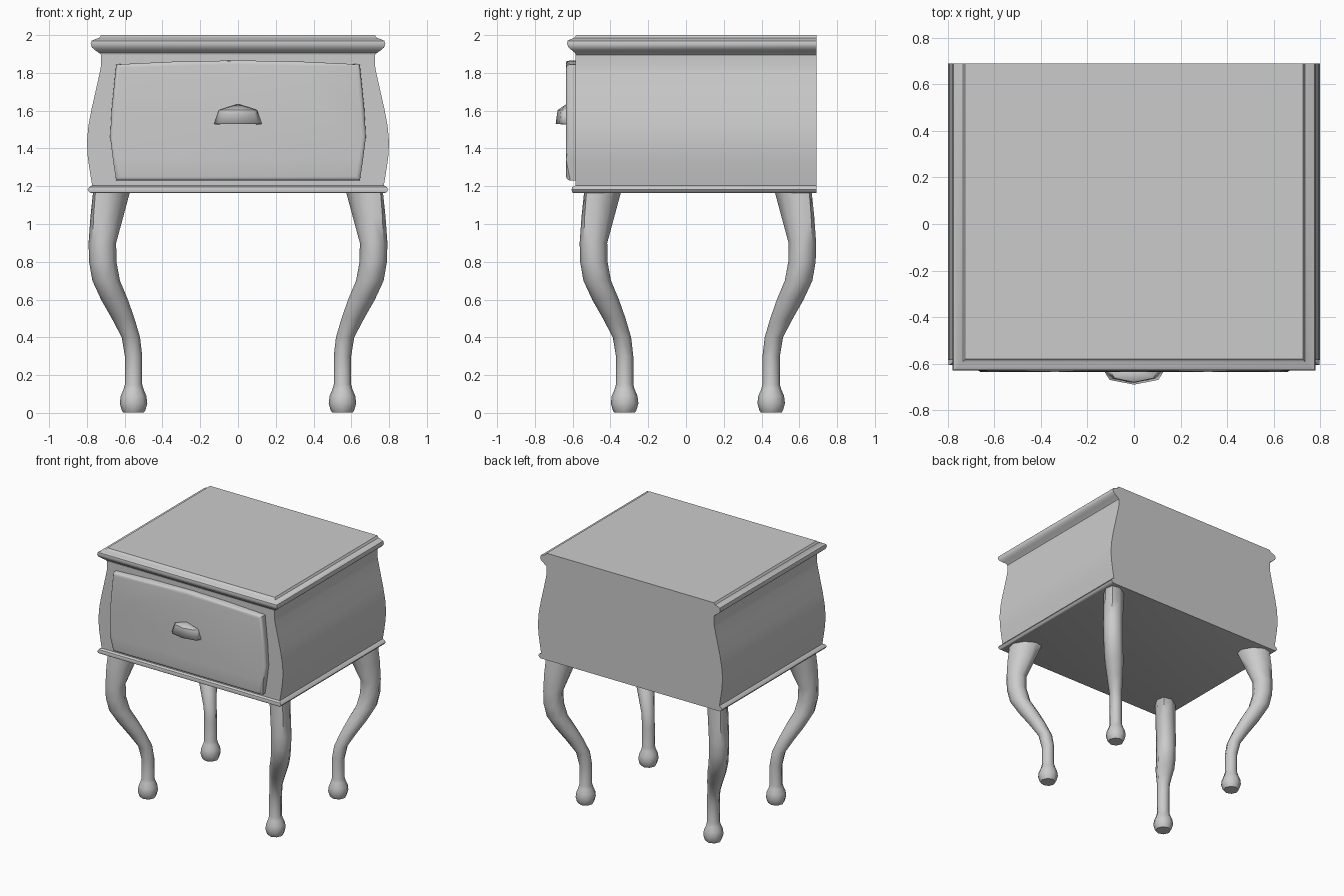
import bpy, bmesh, math

if "Cube" in bpy.data.objects:
    bpy.data.objects.remove(bpy.data.objects["Cube"])

BACK = 0.69


def finish(bm, name, angle=35):
    bmesh.ops.recalc_face_normals(bm, faces=bm.faces)
    me = bpy.data.meshes.new(name)
    bm.to_mesh(me)
    bm.free()
    ob = bpy.data.objects.new(name, me)
    bpy.context.collection.objects.link(ob)
    bpy.ops.object.select_all(action='DESELECT')
    ob.select_set(True)
    bpy.context.view_layer.objects.active = ob
    bpy.ops.object.shade_smooth_by_angle(angle=math.radians(angle))
    return ob


def loft(rings, name, cap_start=False, cap_end=False, angle=35):
    """Skin a list of closed rings of 3D points."""
    bm = bmesh.new()
    loops = [[bm.verts.new(p) for p in r] for r in rings]
    n = len(loops[0])
    for a, b in zip(loops, loops[1:]):
        for i in range(n):
            j = (i + 1) % n
            bm.faces.new((a[i], a[j], b[j], b[i]))
    if cap_start:
        bm.faces.new(loops[0])
    if cap_end:
        bm.faces.new(loops[-1])
    return finish(bm, name, angle)


def box_rings(profile):
    # each profile point: half width, front y, z
    return [[(-w, f, z), (w, f, z), (w, BACK, z), (-w, BACK, z)] for w, f, z in profile]


# Base moulding, bombe cabinet and mitred top moulding
base = [(.775, -.595, 1.163), (.787, -.603, 1.168), (.796, -.606, 1.182),
        (.787, -.602, 1.196), (.772, -.585, 1.204)]
cabinet = [(.772, -.585, 1.204), (.783, -.585, 1.27), (.795, -.585, 1.35),
           (.80, -.585, 1.43), (.792, -.585, 1.52), (.775, -.585, 1.61),
           (.75, -.585, 1.72), (.73, -.585, 1.81), (.725, -.585, 1.84), (.725, -.585, 1.895)]
top = [(.725, -.585, 1.895), (.735, -.587, 1.905), (.757, -.605, 1.92), (.774, -.622, 1.935),
       (.78, -.63, 1.953), (.775, -.627, 1.97), (.757, -.611, 1.978),
       (.735, -.592, 1.985), (.725, -.58, 2.0)]
loft(box_rings(base), "base_moulding", cap_start=True)
loft(box_rings(cabinet), "cabinet")
loft(box_rings(top), "top_moulding", cap_end=True)

# Drawer front: curved outline, extruded, rounded front edge
half = [(.645, 1.23), (.662, 1.34), (.677, 1.46), (.668, 1.62), (.645, 1.845), (.33, 1.86)]
outline = half + [(0, 1.866)] + [(-x, z) for x, z in reversed(half)]
bm = bmesh.new()
rear = bm.faces.new([bm.verts.new((x, -.58, z)) for x, z in outline])
ext = bmesh.ops.extrude_face_region(bm, geom=[rear])['geom']
front = [f for f in ext if isinstance(f, bmesh.types.BMFace)][0]
for v in front.verts:
    v.co.y = -.635
bmesh.ops.bevel(bm, geom=list(front.edges), offset=.022, segments=3,
                profile=.5, affect='EDGES')
finish(bm, "drawer_front", 40)

# Cup pull: faceted quarter dome, open underneath
rim = [(-.13, -.63, 1.53), (-.104, -.67, 1.53), (0, -.69, 1.53),
       (.104, -.67, 1.53), (.13, -.63, 1.53)]
mid = [(-.104, -.63, 1.603), (-.083, -.662, 1.603), (0, -.68, 1.603),
       (.083, -.662, 1.603), (.104, -.63, 1.603)]
bm = bmesh.new()
lo = [bm.verts.new(p) for p in rim]
hi = [bm.verts.new(p) for p in mid]
tip = bm.verts.new((0, -.63, 1.637))
for i in range(4):
    bm.faces.new((lo[i], lo[i + 1], hi[i + 1], hi[i]))
    bm.faces.new((hi[i], hi[i + 1], tip))
pull = finish(bm, "drawer_pull", 45)
mod = pull.modifiers.new("thickness", 'SOLIDIFY')
mod.thickness = .008
# keep the shell wall on the inner side of the dome
outward = pull.data.polygons[0].normal.y < 0
mod.offset = -1 if outward else 1

# Cabriole legs: z, outward diagonal shift, half depth along diagonal, half width across
leg = [(.003, 0, .056, .056), (.015, 0, .063, .063), (.05, 0, .073, .073), (.09, 0, .068, .068),
       (.125, 0, .053, .053), (.15, 0, .046, .046), (.3, 0, .046, .046), (.4, .014, .05, .047),
       (.5, .055, .062, .058), (.6, .101, .073, .069), (.7, .145, .075, .071),
       (.8, .163, .073, .072), (.9, .165, .073, .073), (1.04, .141, .1, .074),
       (1.168, .117, .12, .075)]
SIDES, S = 8, math.sqrt(.5)
for sx, xn in ((-1, "left"), (1, "right")):
    for sy, yn in ((-1, "front"), (1, "back")):
        rings = []
        for z, d, a, b in leg:
            ring = []
            for k in range(SIDES):
                t = 2 * math.pi * k / SIDES
                u, v = a * math.cos(t), b * math.sin(t)
                ring.append((sx * (.553 + d + S * (u - v)),
                             .063 + sy * (.388 + d + S * (u + v)), z))
            rings.append(ring)
        loft(rings, f"{yn}_{xn}_leg", cap_start=True, angle=50)
